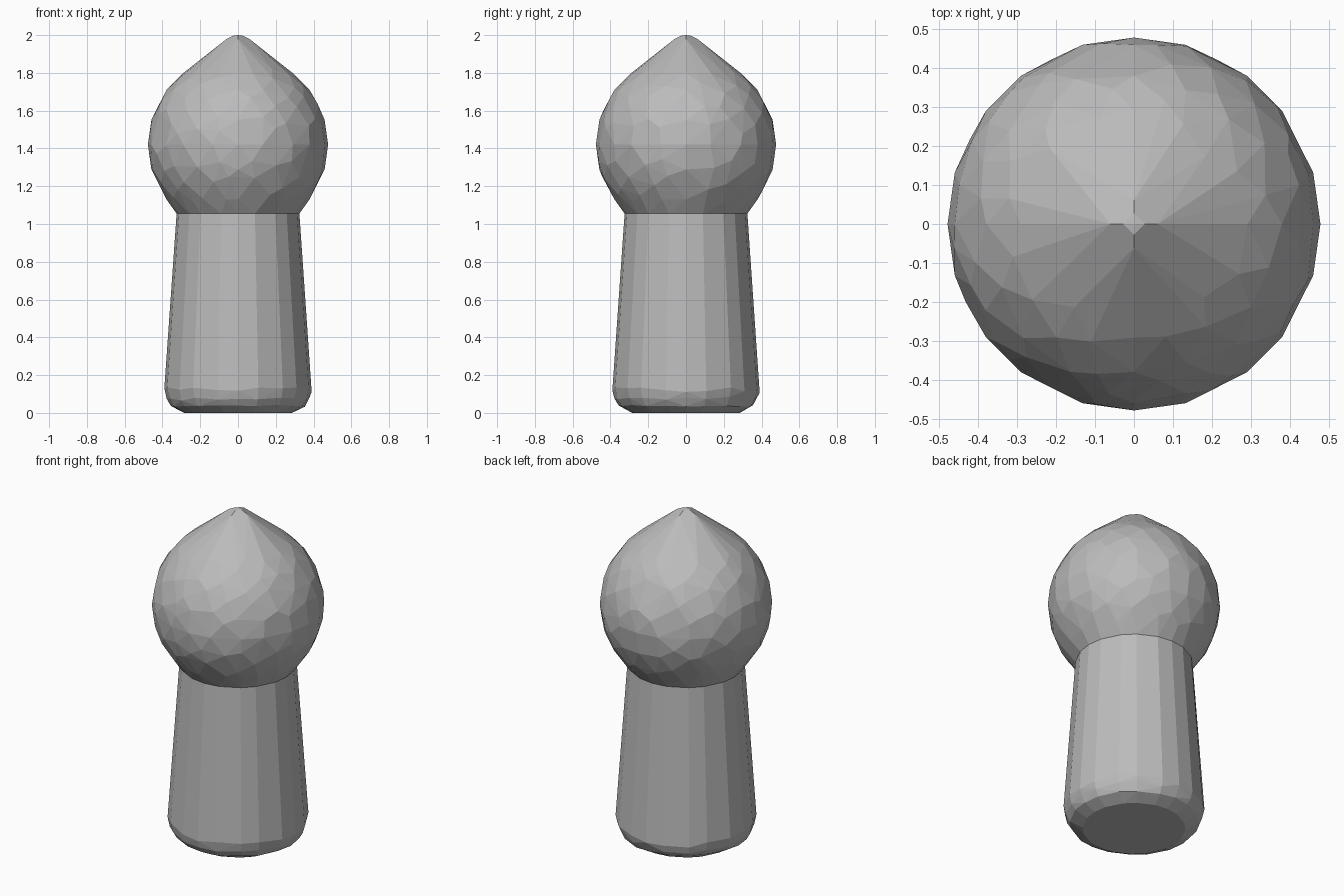
import bpy, bmesh, math, random
from mathutils import Vector

if "Cube" in bpy.data.objects:
    bpy.data.objects.remove(bpy.data.objects["Cube"], do_unlink=True)

random.seed(3)
grey = bpy.data.materials.new("plain_grey")
grey.use_nodes = True
colour = (0.5, 0.5, 0.5, 1)
grey.diffuse_color = colour
grey.node_tree.nodes["Principled BSDF"].inputs["Base Color"].default_value = colour

# Uneven spacing around a circle, repeated in each quarter
ANGLES = [math.radians(q * 90 + a) for q in range(4) for a in (0, 16, 37.5, 52.5, 74)]
NECK = 1.055


def ring(radius, z, wobble=0.0):
    return [Vector((radius * math.cos(a), radius * math.sin(a),
                    z + random.uniform(-wobble, wobble))) for a in ANGLES]


def ball(radius, centre_z, count):
    """Three great circles, with scattered points between them."""
    points = []
    for a in ANGLES:
        c, s = math.cos(a), math.sin(a)
        points += [Vector(p) for p in ((c, s, 0), (c, 0, s), (0, c, s))]
    for i in range(count):
        z = 1 - 2 * (i + 0.5) / count
        r = math.sqrt(1 - z * z)
        a = i * math.pi * (3 - math.sqrt(5))
        p = Vector((r * math.cos(a), r * math.sin(a), z))
        p += Vector([random.uniform(-0.06, 0.06) for _ in range(3)])
        p.normalize()
        if min(abs(v) for v in p) > 0.1:
            points.append(p)
    return [p * radius + Vector((0, 0, centre_z)) for p in points]


def hull(name, points):
    bm = bmesh.new()
    for p in points:
        bm.verts.new(p)
    bmesh.ops.remove_doubles(bm, verts=bm.verts, dist=0.002)
    bmesh.ops.convex_hull(bm, input=bm.verts)
    loose = [v for v in bm.verts if not v.link_faces]
    bmesh.ops.delete(bm, geom=loose, context="VERTS")
    bmesh.ops.dissolve_limit(bm, angle_limit=math.radians(2),
                             verts=bm.verts, edges=bm.edges)
    bmesh.ops.recalc_face_normals(bm, faces=bm.faces)
    mesh = bpy.data.meshes.new(name)
    bm.to_mesh(mesh)
    bm.free()
    mesh.materials.append(grey)
    obj = bpy.data.objects.new(name, mesh)
    bpy.context.collection.objects.link(obj)
    return obj


# Round head, drawn up to a blunt tip and cut flat at the neck
head_points = [p for p in ball(0.477, 1.42, 240) if p.z > NECK + 0.02]
head_points += ring(0.325, NECK) + ball(0.1, 1.9, 0)
hull("head", head_points)

# Tapered post with a rounded foot
hull("post", ring(0.325, NECK) + ring(0.39, 0.12, 0.015) + ring(0.378, 0.075, 0.01)
     + ring(0.355, 0.038, 0.006) + ring(0.285, 0))
